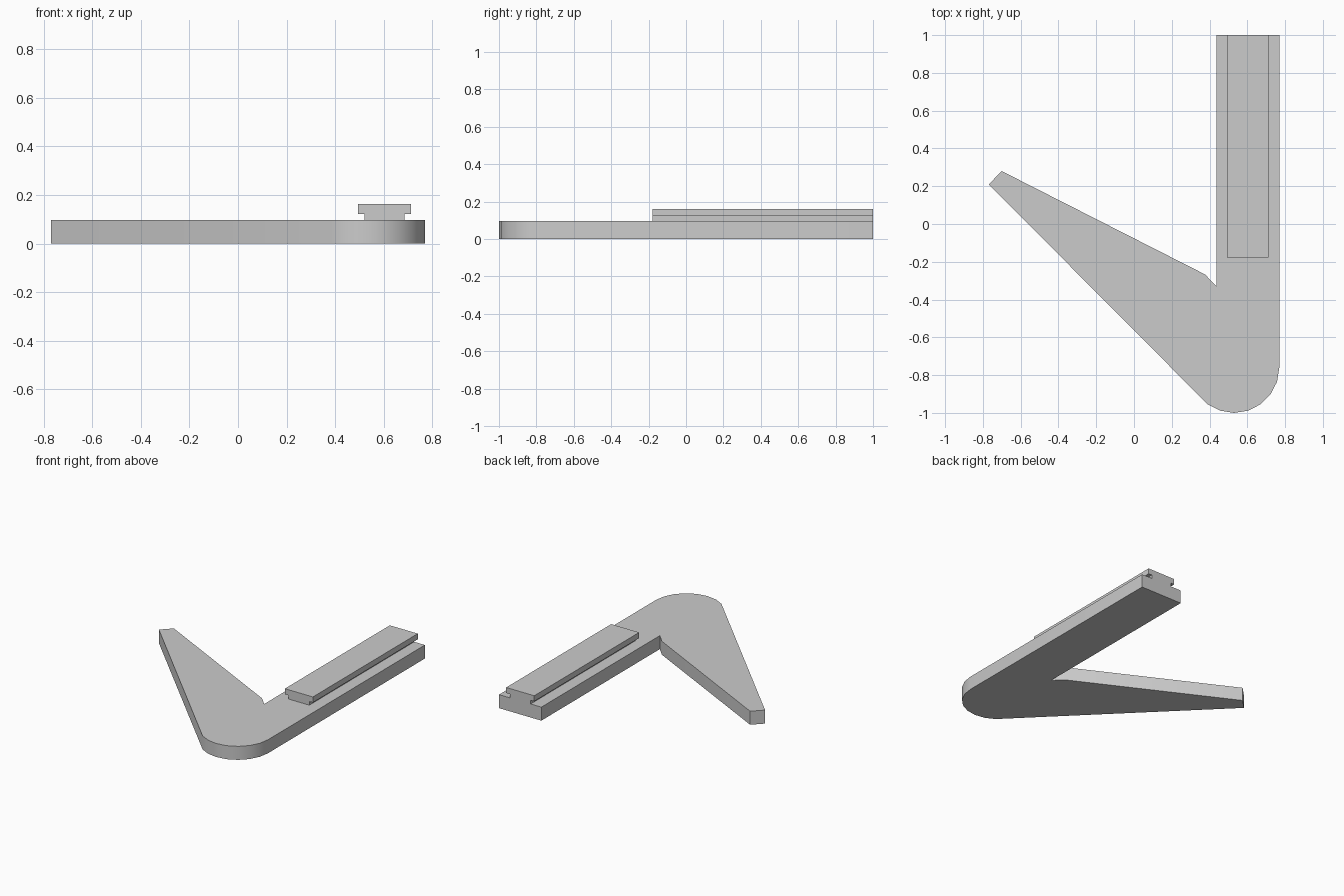
import bpy, bmesh, math

cube = bpy.data.objects.get("Cube")
if cube:
    bpy.data.objects.remove(cube, do_unlink=True)

grey = bpy.data.materials.new("plain grey")
grey.use_nodes = True
colour = (0.6, 0.6, 0.6, 1)
grey.diffuse_color = colour
grey.node_tree.nodes["Principled BSDF"].inputs["Base Color"].default_value = colour


def extrude_profile(name, points, depth):
    """Closed solid from a flat outline pushed along a vector."""
    bm = bmesh.new()
    face = bm.faces.new([bm.verts.new(p) for p in points])
    top = bmesh.ops.extrude_face_region(bm, geom=[face], use_keep_orig=True)["geom"]
    bmesh.ops.translate(bm, vec=depth, verts=[g for g in top if isinstance(g, bmesh.types.BMVert)])
    bmesh.ops.recalc_face_normals(bm, faces=bm.faces[:])
    mesh = bpy.data.meshes.new(name)
    bm.to_mesh(mesh)
    bm.free()
    mesh.materials.append(grey)
    obj = bpy.data.objects.new(name, mesh)
    bpy.context.collection.objects.link(obj)
    return obj


# Angled base plate with a rounded heel
base_top = 0.096
heel = [(0.53 + 0.239 * math.cos(math.radians(a)), -0.761 + 0.239 * math.sin(math.radians(a)))
        for a in range(234, 361, 18)]
outline = heel + [(0.769, 1), (0.437, 1), (0.437, -0.33), (0.376, -0.267),
                  (-0.70, 0.28), (-0.769, 0.21)]
base = extrude_profile("base_plate", [(x, y, 0) for x, y in outline], (0, 0, base_top))

# T-shaped slide rail along the straight arm
centre, stem, cap = 0.603, 0.082, 0.11
half = [(stem, base_top), (stem, 0.122), (cap, 0.122), (cap, 0.162)]
section = [(centre + w, z) for w, z in half] + [(centre - w, z) for w, z in reversed(half)]
rail = extrude_profile("slide_rail", [(x, -0.178, z) for x, z in section], (0, 1.178, 0))

# Smooth heel, crisp edges elsewhere
bpy.ops.object.select_all(action="DESELECT")
base.select_set(True)
bpy.context.view_layer.objects.active = base
bpy.ops.object.shade_smooth_by_angle(angle=math.radians(30))
